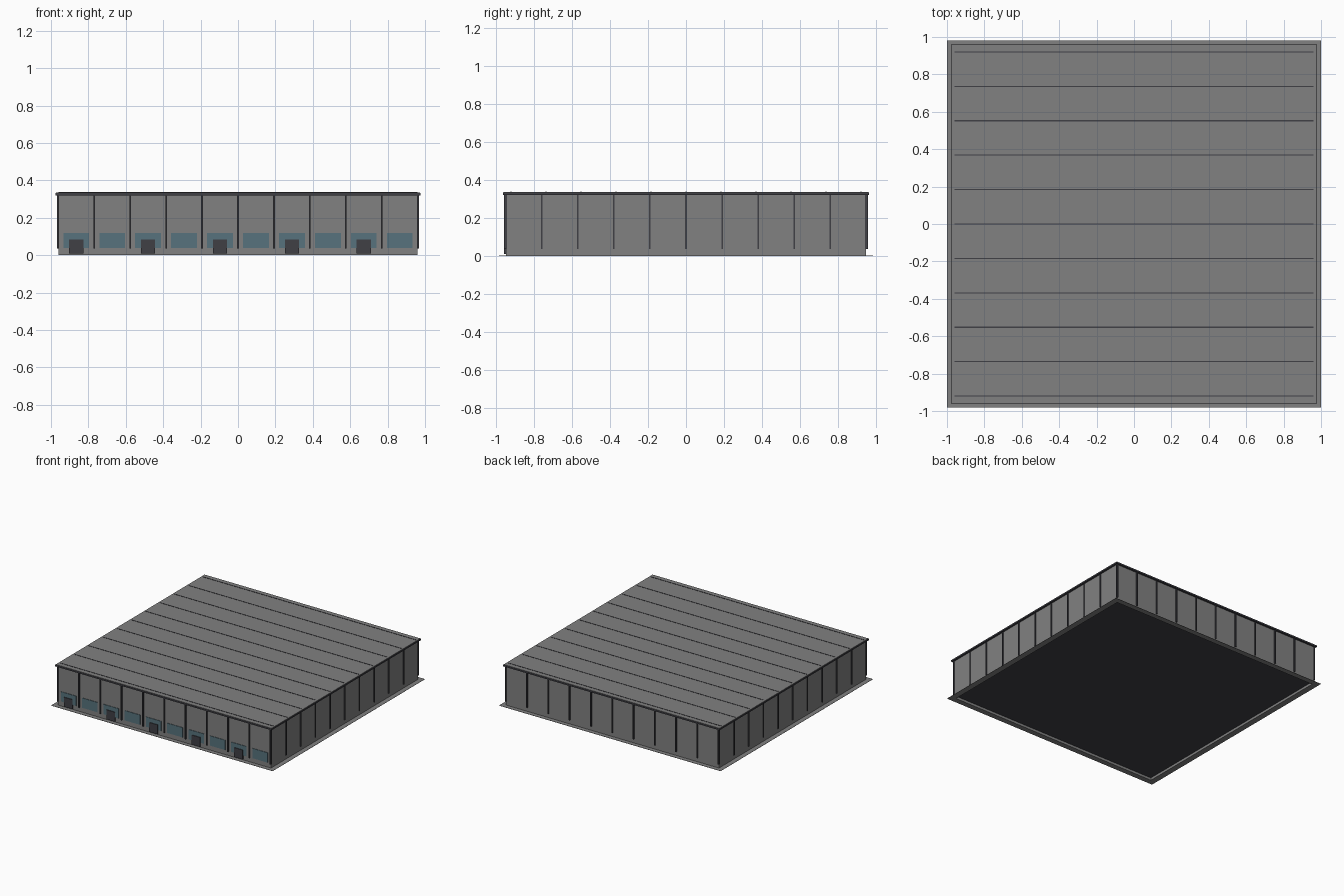
import bpy
import bmesh
from mathutils import Matrix, Vector

cube = bpy.data.objects.get("Cube")
if cube:
    bpy.data.objects.remove(cube, do_unlink=True)


def material(name, rgb):
    m = bpy.data.materials.new(name)
    m.use_nodes = True
    m.diffuse_color = (*rgb, 1)
    m.node_tree.nodes["Principled BSDF"].inputs["Base Color"].default_value = (*rgb, 1)
    return m


GREY = material("concrete grey", (0.22, 0.22, 0.22))
DARK = material("dark trim", (0.05, 0.05, 0.06))
GLASS = material("blue glass", (0.095, 0.17, 0.205))


def boxes(name, mat, spans):
    """One object made of boxes, each given as x, y and z ranges."""
    bm = bmesh.new()
    for span in spans:
        low, high = Vector([s[0] for s in span]), Vector([s[1] for s in span])
        place = Matrix.Translation((low + high) / 2) @ Matrix.Diagonal((*(high - low), 1))
        bmesh.ops.create_cube(bm, size=1, matrix=place)
    mesh = bpy.data.meshes.new(name)
    bm.to_mesh(mesh)
    bm.free()
    mesh.materials.append(mat)
    obj = bpy.data.objects.new(name, mesh)
    bpy.context.collection.objects.link(obj)
    return obj


def around(c, w):
    return (c - w / 2, c + w / 2)


def frame(x, y, ix, iy, z):
    """Four boxes forming a rectangular ring."""
    return [((-x, x), (-y, -iy), z), ((-x, x), (iy, y), z),
            ((-x, -ix), (-iy, iy), z), ((ix, x), (-iy, iy), z)]


HX, HY = 0.961, 0.947          # wall half sizes
BAYS = 10
EAVES = 0.32
pitch_x, pitch_y = 2 * HX / BAYS, 2 * HY / BAYS

# Ground apron, walls and recessed floor
boxes("ground_apron", GREY, frame(1.0, 0.982, HX, HY, (0, 0.002)))
boxes("walls", GREY, frame(HX, HY, HX - 0.01, HY - 0.01, (0, EAVES)))
boxes("floor", DARK, [((-HX + 0.01, HX - 0.01), (-HY + 0.01, HY - 0.01), (0.02, 0.03))])

# Columns on all four walls
columns = []
for i in range(BAYS + 1):
    x, y = -HX + i * pitch_x, -HY + i * pitch_y
    for s in (-1, 1):
        columns.append((around(x, 0.009), around(s * (HY + 0.002), 0.016), (0.035, EAVES)))
        columns.append((around(s * (HX + 0.001), 0.012), around(y, 0.008), (0.035, EAVES)))
boxes("wall_columns", DARK, columns)

# Front windows in every bay, doors in every second bay
centres = [-HX + (i + 0.5) * pitch_x for i in range(BAYS)]
boxes("front_windows", GLASS,
      [(around(c, 0.138), (-HY - 0.004, -HY + 0.004), (0.04, 0.12)) for c in centres])
boxes("front_doors", DARK,
      [(around(c, 0.076), (-HY - 0.009, -HY + 0.004), (0.008, 0.085)) for c in centres[::2]])

# Roof edge, roof deck and seams
boxes("roof_edge", DARK, [((-0.977, 0.977), (-0.963, 0.963), (EAVES, 0.332))])
boxes("roof_deck", GREY, [((-0.974, 0.974), (-0.96, 0.96), (0.331, 0.335))])
boxes("roof_seams", DARK,
      [((-HX, HX), around(0.184 * i, 0.006), (0.333, 0.337)) for i in range(-5, 6)])
